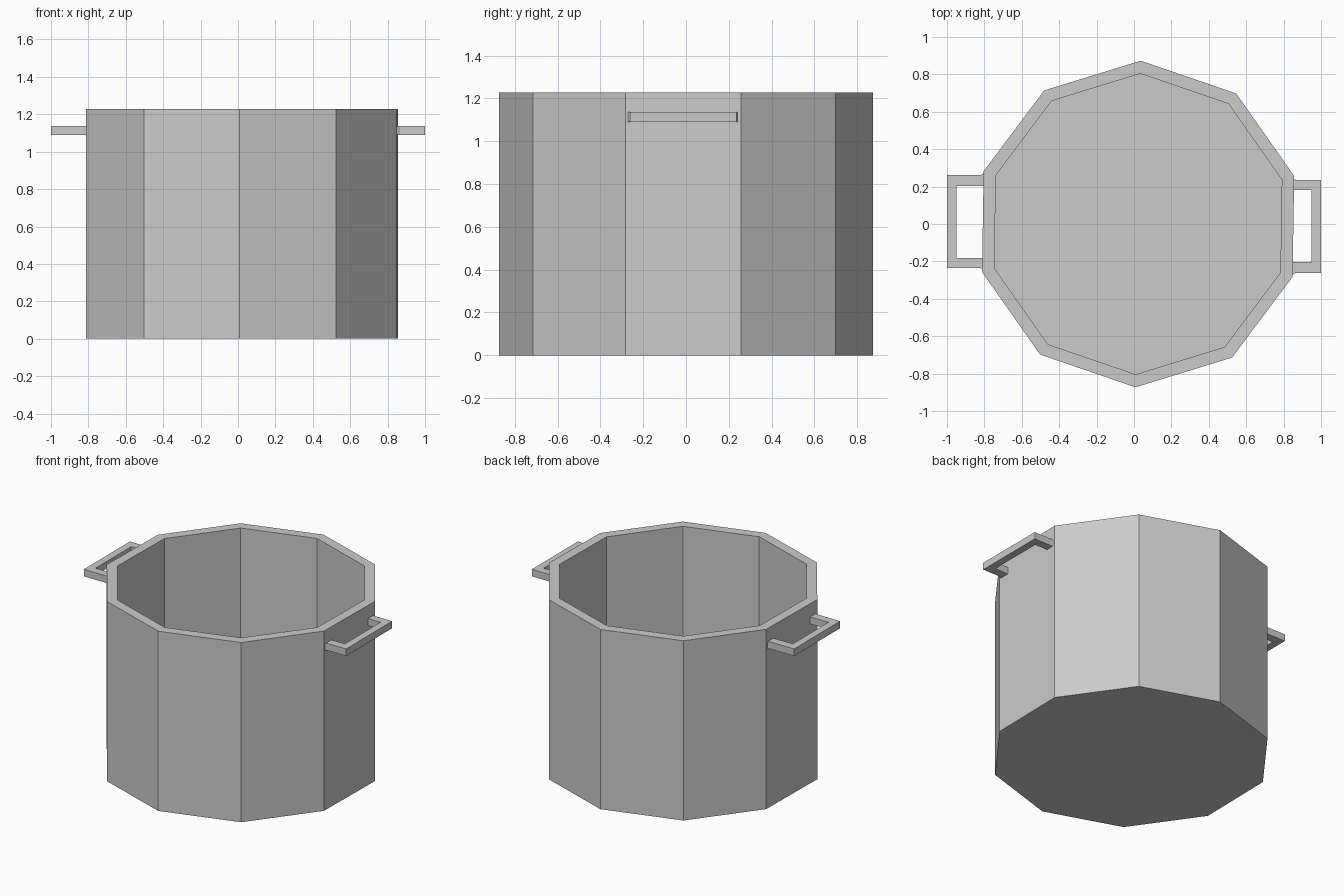
import bpy, bmesh, math

if "Cube" in bpy.data.objects:
    bpy.data.objects.remove(bpy.data.objects["Cube"])

SIDES, CX, TURN = 10, 0.022, math.radians(89.1)


def finish(bm, name):
    bmesh.ops.recalc_face_normals(bm, faces=bm.faces[:])
    mesh = bpy.data.meshes.new(name)
    bm.to_mesh(mesh)
    bm.free()
    obj = bpy.data.objects.new(name, mesh)
    bpy.context.collection.objects.link(obj)
    return obj


# Pot body: ten-sided rings from the underside, over the rim, to the inner floor
bm = bmesh.new()
rings = []
for r, z in [(0.873, 0), (0.873, 1.228), (0.804, 1.228), (0.804, 0.07)]:
    angles = [TURN + math.tau * i / SIDES for i in range(SIDES)]
    rings.append([bm.verts.new((CX + r * math.cos(a), r * math.sin(a), z)) for a in angles])
for a, b in zip(rings, rings[1:]):
    for i in range(SIDES):
        j = (i + 1) % SIDES
        bm.faces.new((a[i], a[j], b[j], b[i]))
bm.faces.new(rings[0])
bm.faces.new(rings[-1])
finish(bm, "pot_body")


# Handle: U-shaped outline with slightly flared feet sunk into the wall
def handle(name, sign, wall):
    w = wall + 0.014
    root = wall - 0.02
    outline = [(root, -0.27), (w - 0.016, -0.27), (w, -0.261), (1.0, -0.261), (1.0, 0.236),
               (w, 0.236), (w - 0.016, 0.243), (root, 0.243), (root, 0.181), (0.95, 0.181),
               (0.95, -0.204), (root, -0.204)]
    bm = bmesh.new()
    face = bm.faces.new([bm.verts.new((sign * x, sign * y, 1.09)) for x, y in outline])
    top = bmesh.ops.extrude_face_region(bm, geom=[face])
    verts = [v for v in top["geom"] if isinstance(v, bmesh.types.BMVert)]
    bmesh.ops.translate(bm, verts=verts, vec=(0, 0, 0.048))
    finish(bm, name)


handle("right_handle", 1, 0.852)
handle("left_handle", -1, 0.808)
